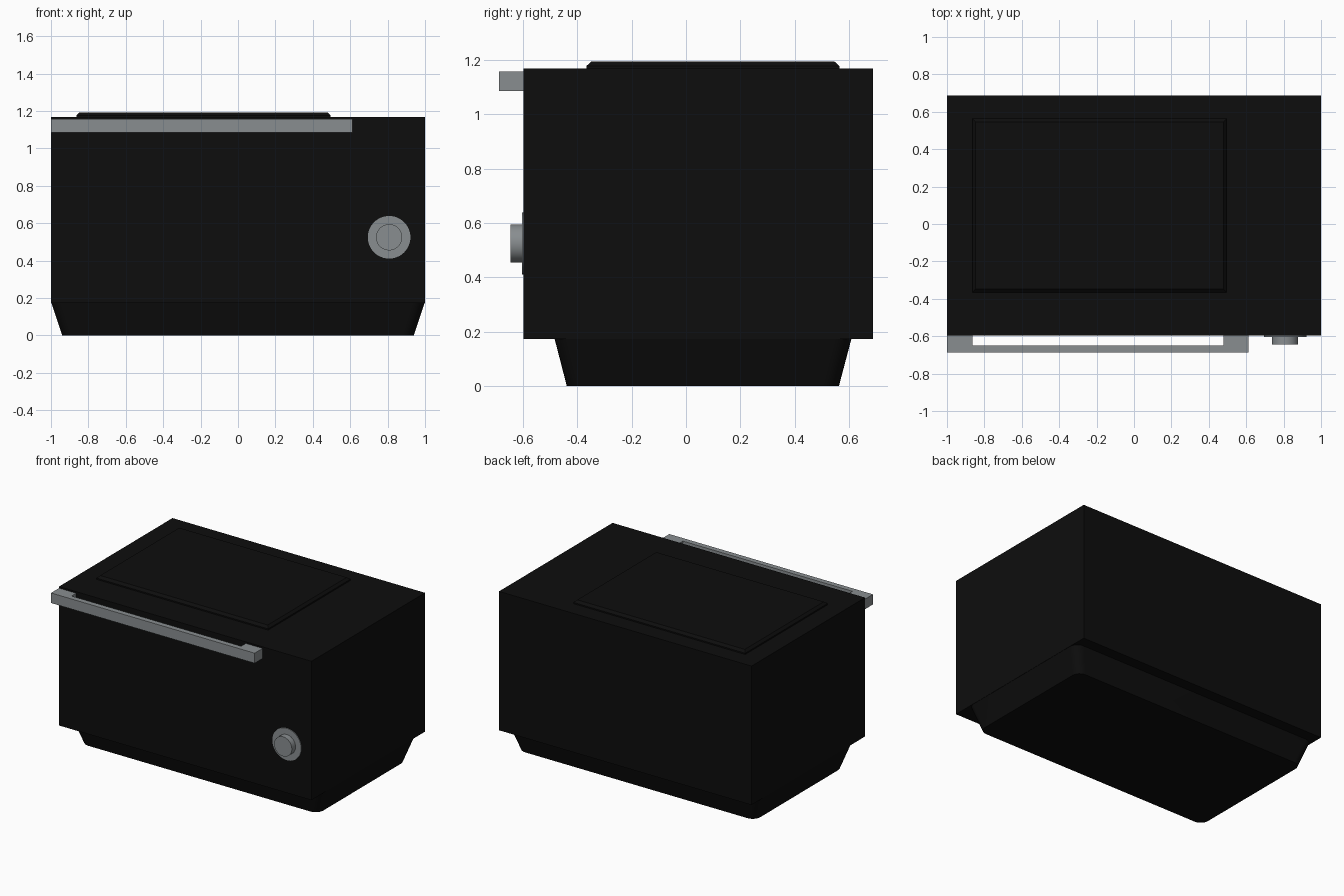
import bpy, bmesh, math
from mathutils import Matrix

if "Cube" in bpy.data.objects:
    bpy.data.objects.remove(bpy.data.objects["Cube"])


def material(name, rgb):
    m = bpy.data.materials.new(name)
    m.diffuse_color = (*rgb, 1)
    m.use_nodes = True
    m.node_tree.nodes["Principled BSDF"].inputs["Base Color"].default_value = m.diffuse_color
    return m


BLACK = material("black enamel", (0.004, 0.004, 0.004))
STEEL = material("brushed steel", (0.25, 0.27, 0.28))


def finish(name, bm, mat, smooth=False):
    bmesh.ops.recalc_face_normals(bm, faces=bm.faces[:])
    mesh = bpy.data.meshes.new(name)
    bm.to_mesh(mesh)
    bm.free()
    mesh.materials.append(mat)
    ob = bpy.data.objects.new(name, mesh)
    bpy.context.collection.objects.link(ob)
    if smooth:
        bpy.ops.object.select_all(action='DESELECT')
        ob.select_set(True)
        bpy.context.view_layer.objects.active = ob
        bpy.ops.object.shade_smooth_by_angle(angle=math.radians(30))
    return ob


def box(name, x0, x1, y0, y1, z0, z1, mat):
    bm = bmesh.new()
    bmesh.ops.create_cube(bm, size=1)
    for v in bm.verts:
        v.co = ((x0 + x1) / 2 + v.co.x * (x1 - x0),
                (y0 + y1) / 2 + v.co.y * (y1 - y0),
                (z0 + z1) / 2 + v.co.z * (z1 - z0))
    return finish(name, bm, mat)


def rounded_loop(x0, x1, y0, y1, r, seg):
    """Rectangle outline; seg = 0 gives sharp corners."""
    if seg == 0:
        return [(x1, y1), (x0, y1), (x0, y0), (x1, y0)]
    pts = []
    centres = [(x1 - r, y1 - r), (x0 + r, y1 - r), (x0 + r, y0 + r), (x1 - r, y0 + r)]
    for q, (cx, cy) in enumerate(centres):
        for i in range(seg + 1):
            a = math.pi / 2 * (q + i / seg)
            pts.append((cx + r * math.cos(a), cy + r * math.sin(a)))
    return pts


def loft(name, sections, mat, r=0, seg=0):
    """Stack outlines (x0, x1, y0, y1, z) into a closed solid."""
    bm = bmesh.new()
    rings = [[bm.verts.new((x, y, s[4])) for x, y in rounded_loop(*s[:4], r, seg)]
             for s in sections]
    for a, b in zip(rings, rings[1:]):
        for i in range(len(a)):
            j = (i + 1) % len(a)
            bm.faces.new((a[i], a[j], b[j], b[i]))
    bm.faces.new(rings[0][::-1])
    bm.faces.new(rings[-1])
    return finish(name, bm, mat, seg > 0)


def disc(name, x, z, radius, y0, y1, mat):
    bm = bmesh.new()
    bmesh.ops.create_cone(bm, cap_ends=True, segments=48, radius1=radius,
                          radius2=radius, depth=y1 - y0,
                          matrix=Matrix.Translation((x, (y0 + y1) / 2, z))
                          @ Matrix.Rotation(math.pi / 2, 4, 'X'))
    return finish(name, bm, mat, True)


# Main cabinet
box("cabinet", -1, 1, -0.597, 0.687, 0.174, 1.168, BLACK)

# Tapered plinth with rounded corners
loft("plinth", [(-0.94, 0.94, -0.438, 0.562, 0),
                (-0.998, 0.998, -0.483, 0.608, 0.174)], BLACK, 0.06, 6)

# Raised panel on top with a chamfered rim
loft("top_panel", [(-0.864, 0.495, -0.366, 0.564, 1.168),
                   (-0.864, 0.495, -0.366, 0.564, 1.177),
                   (-0.848, 0.479, -0.348, 0.546, 1.193)], BLACK)

# Door handle: one U-shaped bar, extruded upward
bm = bmesh.new()
outline = [(-1, -0.597), (-1, -0.687), (0.613, -0.687), (0.613, -0.597),
           (0.479, -0.597), (0.479, -0.649), (-0.864, -0.649), (-0.864, -0.597)]
face = bm.faces.new([bm.verts.new((x, y, 1.085)) for x, y in outline])
ext = bmesh.ops.extrude_face_region(bm, geom=[face])
for v in ext["geom"]:
    if isinstance(v, bmesh.types.BMVert):
        v.co.z = 1.157
finish("door_handle", bm, STEEL)

# Control dial
disc("dial_plate", 0.808, 0.525, 0.114, -0.603, -0.595, STEEL)
disc("dial_knob", 0.808, 0.525, 0.07, -0.645, -0.60, STEEL)
